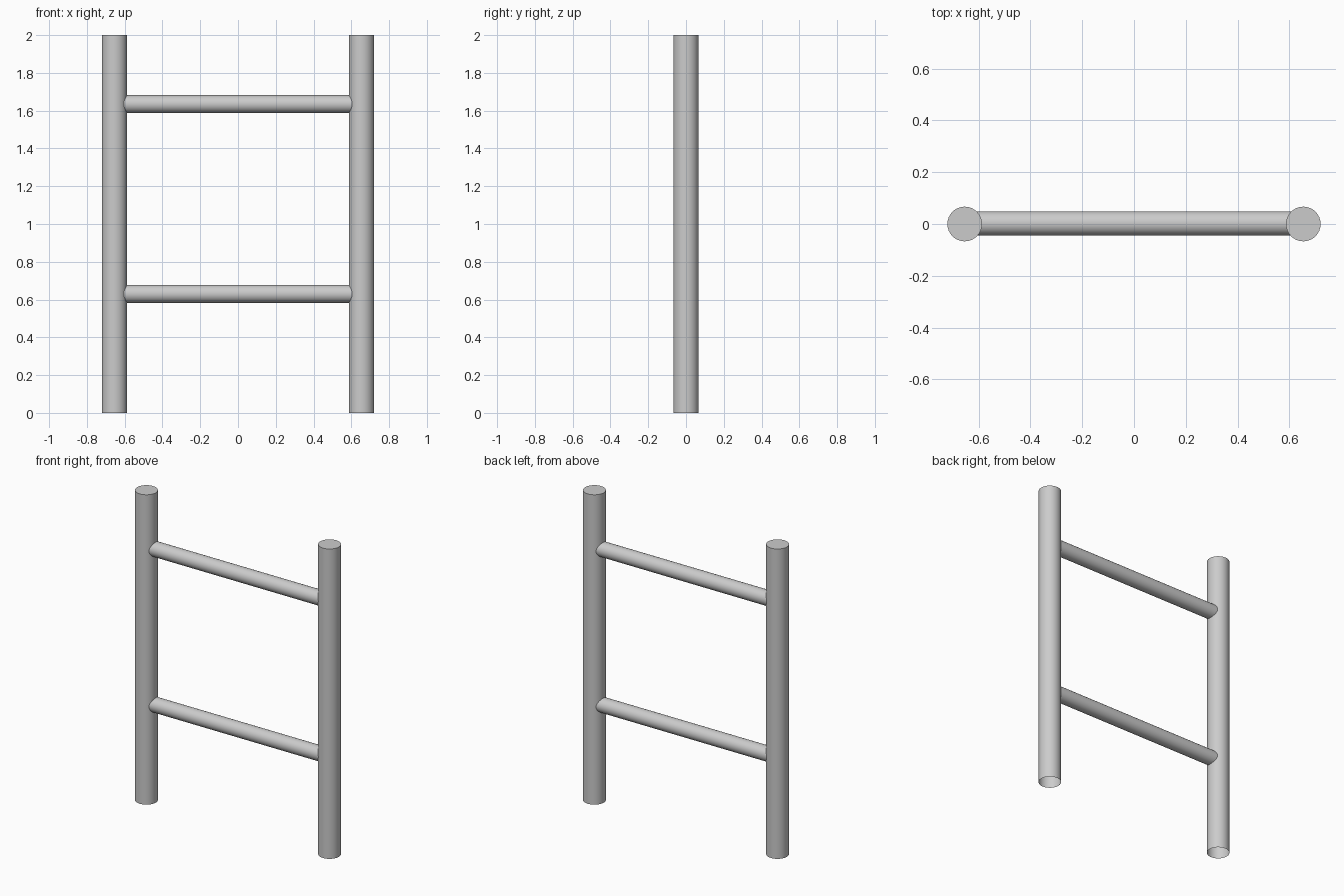
import bpy, bmesh
from math import pi, radians
from mathutils import Matrix

if "Cube" in bpy.data.objects:
    bpy.data.objects.remove(bpy.data.objects["Cube"])

POST_X, POST_R, HEIGHT = 0.654, 0.067, 2.0
RUNG_R = 0.047


def tube(name, radius, length, matrix, cap_top=False):
    """Round bar along local z, open ended unless cap_top is set."""
    bm = bmesh.new()
    bmesh.ops.create_cone(bm, cap_ends=True, segments=32, radius1=radius,
                          radius2=radius, depth=length)
    drop = [f for f in bm.faces
            if abs(f.normal.z) > 0.9 and not (cap_top and f.normal.z > 0)]
    bmesh.ops.delete(bm, geom=drop, context='FACES_ONLY')
    bm.transform(matrix)
    mesh = bpy.data.meshes.new(name)
    bm.to_mesh(mesh)
    bm.free()
    ob = bpy.data.objects.new(name, mesh)
    bpy.context.collection.objects.link(ob)
    bpy.ops.object.select_all(action='DESELECT')
    ob.select_set(True)
    bpy.context.view_layer.objects.active = ob
    bpy.ops.object.shade_smooth_by_angle(angle=radians(40))


# Upright posts, closed on top and open underneath
for side, s in (("left", -1), ("right", 1)):
    tube(f"{side}_post", POST_R, HEIGHT,
         Matrix.Translation((s * POST_X, 0, HEIGHT / 2)), cap_top=True)

# Rungs, with their ends hidden inside the posts
for level, z in (("lower", 0.63), ("upper", 1.635)):
    tube(f"{level}_rung", RUNG_R, 2 * (POST_X - 0.03),
         Matrix.Translation((0, 0.002, z)) @ Matrix.Rotation(pi / 2, 4, 'Y'))
